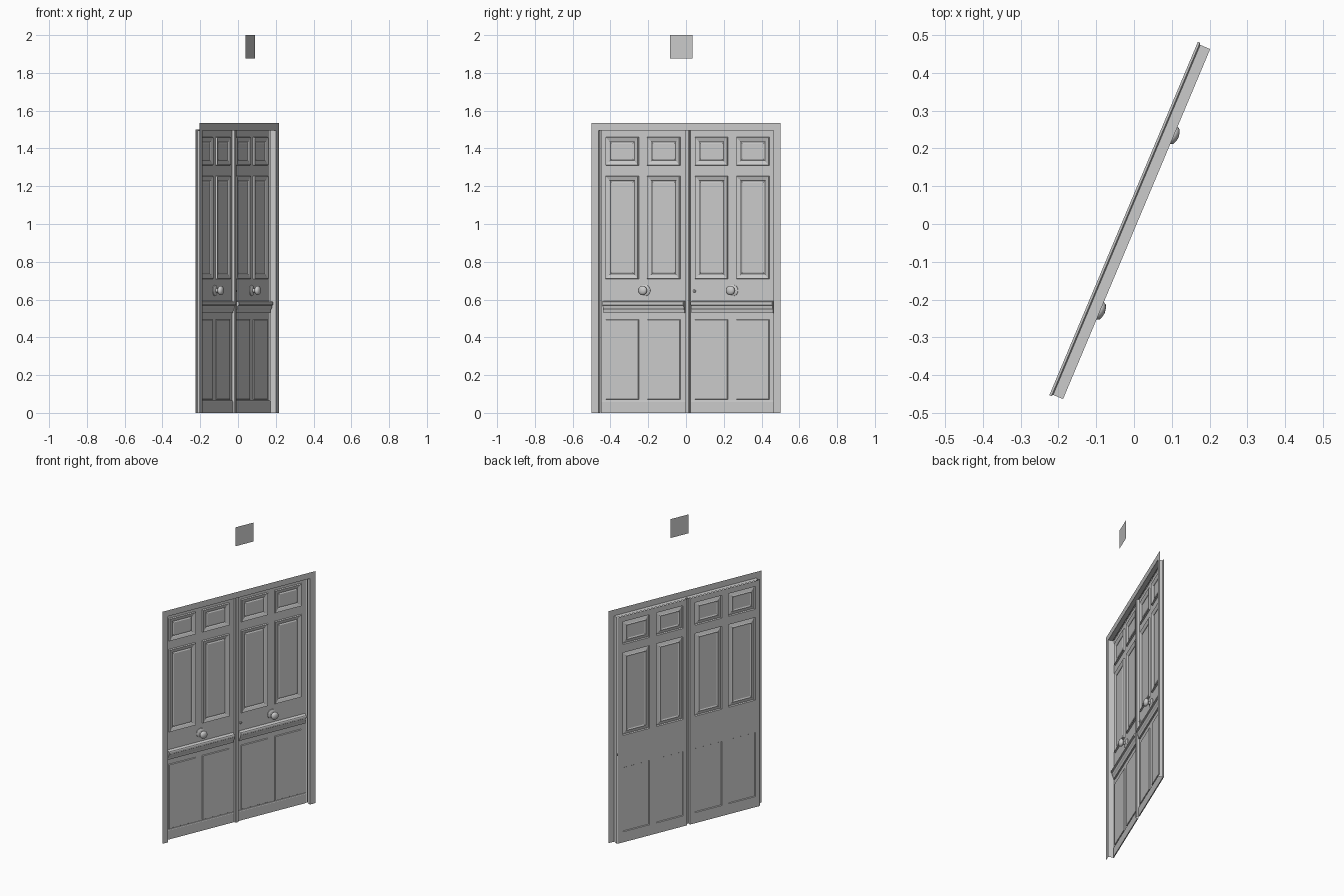
import bpy, bmesh, math

cube = bpy.data.objects.get("Cube")
if cube:
    bpy.data.objects.remove(cube, do_unlink=True)

ANGLE = math.radians(67.2)   # whole door is turned about the vertical
BACK = 0.03                  # depth of the leaf sheets; front is -y before turning

mat = bpy.data.materials.new("plain grey")
mat.use_nodes = True
grey = (0.6, 0.6, 0.6, 1)
mat.diffuse_color = grey
mat.node_tree.nodes["Principled BSDF"].inputs["Base Color"].default_value = grey


def finish(bm, name, smooth=False):
    mesh = bpy.data.meshes.new(name)
    bm.to_mesh(mesh)
    bm.free()
    mesh.materials.append(mat)
    ob = bpy.data.objects.new(name, mesh)
    ob.rotation_euler.z = ANGLE
    bpy.context.collection.objects.link(ob)
    if smooth:
        bpy.ops.object.select_all(action='DESELECT')
        ob.select_set(True)
        bpy.context.view_layer.objects.active = ob
        bpy.ops.object.shade_smooth_by_angle(angle=math.radians(40))
    return ob


def loft(name, rows, caps=False):
    """Skin quads between rows of points."""
    bm = bmesh.new()
    vs = [[bm.verts.new(p) for p in row] for row in rows]
    for a, b in zip(vs, vs[1:]):
        for i in range(len(a) - 1):
            bm.faces.new((a[i], a[i + 1], b[i + 1], b[i]))
    if caps:
        bm.faces.new(vs[0])
        bm.faces.new(vs[-1][::-1])
    bmesh.ops.recalc_face_normals(bm, faces=bm.faces)
    return finish(bm, name)


def extrude_x(name, profile, x0, x1):
    """Extrude an open (protrusion, z) profile along the leaf."""
    rows = [[(x, BACK - p, z) for p, z in profile] for x in (x0, x1)]
    return loft(name, rows, caps=True)


def lathe(name, profile, x, z, steps=20):
    """Turn a (radius, protrusion) profile about the door's normal."""
    bm = bmesh.new()
    vs = [bm.verts.new((x + r, BACK - p, z)) for r, p in profile]
    es = [bm.edges.new(pair) for pair in zip(vs, vs[1:])]
    bmesh.ops.spin(bm, geom=vs + es, cent=(x, 0, z), axis=(0, 1, 0),
                   angle=math.tau, steps=steps)
    bmesh.ops.remove_doubles(bm, verts=bm.verts, dist=0.0002)
    bmesh.ops.recalc_face_normals(bm, faces=bm.faces)
    return finish(bm, name, smooth=True)


# Panel rows: bottom, top, and (thickness, depth) steps of the moulding
RAISED = [(0.003, 0.009), (0.020, -0.006), (0.004, -0.004), (0.008, 0.004)]
PLAIN = [(0.003, 0.005)]
ROWS = [(0.07, 0.495, PLAIN), (0.708, 1.255, RAISED), (1.31, 1.46, RAISED)]


def door_leaf(name, x0, x1, centres):
    """One sheet cut into a grid, with its panel cells moulded."""
    half = 0.095
    xs = [x0] + [c + s for c in centres for s in (-half, half)] + [x1]
    zs = [0] + [z for row in ROWS for z in row[:2]] + [1.497]
    bm = bmesh.new()
    grid = [[bm.verts.new((x, BACK, z)) for x in xs] for z in zs]
    panels = []
    for j in range(len(zs) - 1):
        for i in range(len(xs) - 1):
            f = bm.faces.new((grid[j][i], grid[j][i + 1],
                              grid[j + 1][i + 1], grid[j + 1][i]))
            if i % 2 and j % 2:
                panels.append((f, ROWS[j // 2][2]))
    bm.normal_update()
    for face, steps in panels:
        for thickness, depth in steps:
            bmesh.ops.inset_individual(bm, faces=[face], thickness=thickness,
                                       depth=depth, use_even_offset=True)
    return finish(bm, name)


# Frame: flat casing in front, jambs and header running back
LEFT, RIGHT, TOP = -0.5, 0.505, 1.495
frame_profile = [(0.04, -0.0065), (0, -0.0065), (0, 0.022), (0.005, 0.025), (0.005, 0.031)]
loft("door_frame", [[(LEFT - e, y, 0), (LEFT - e, y, TOP + e),
                     (RIGHT + e, y, TOP + e), (RIGHT + e, y, 0)]
                    for e, y in frame_profile])

# Leaves with their weather bars, kick boards and knobs
bar = [(0, 0.592), (0.022, 0.588), (0.025, 0.583), (0.025, 0.572), (0.019, 0.568),
       (0.017, 0.555), (0.011, 0.545), (0.009, 0.53), (0, 0.528)]
board = [(0, 0.066), (0.004, 0.065), (0.006, 0.06), (0.006, 0), (0, 0)]
knob = [(0.03, 0), (0.03, 0.004), (0.024, 0.007), (0.011, 0.01), (0.010, 0.02),
        (0.018, 0.024), (0.024, 0.031), (0.025, 0.037), (0.021, 0.044),
        (0.012, 0.048), (0, 0.05)]
leaves = [("right", LEFT, -0.010, (-0.378, -0.140), (-0.483, -0.018), -0.247),
          ("left", 0.013, RIGHT, (0.134, 0.372), (0.024, 0.492), 0.257)]
for side, x0, x1, centres, span, knob_x in leaves:
    door_leaf(side + "_leaf", x0, x1, centres)
    extrude_x(side + "_weather_bar", bar, *span)
    extrude_x(side + "_kick_board", board, x0 + 0.004, x1 - 0.004)
    lathe(side + "_knob", knob, knob_x, 0.648)

# Meeting strip between the leaves, open at the back
loft("meeting_strip", [[(-0.010, BACK, z), (-0.010, BACK - 0.015, z), (-0.007, BACK - 0.018, z),
                        (0.010, BACK - 0.018, z), (0.013, BACK - 0.015, z), (0.013, BACK, z)]
                       for z in (0, 1.497)])

# Small lock beside the strip
lathe("lock", [(0.008, 0), (0.008, 0.004), (0.005, 0.007), (0, 0.007)], 0.036, 0.645, 12)

# Floating square sheet above
loft("upper_plate", [[(x, -0.07, z) for x in (-0.063, 0.067)] for z in (1.875, 2.0)])
